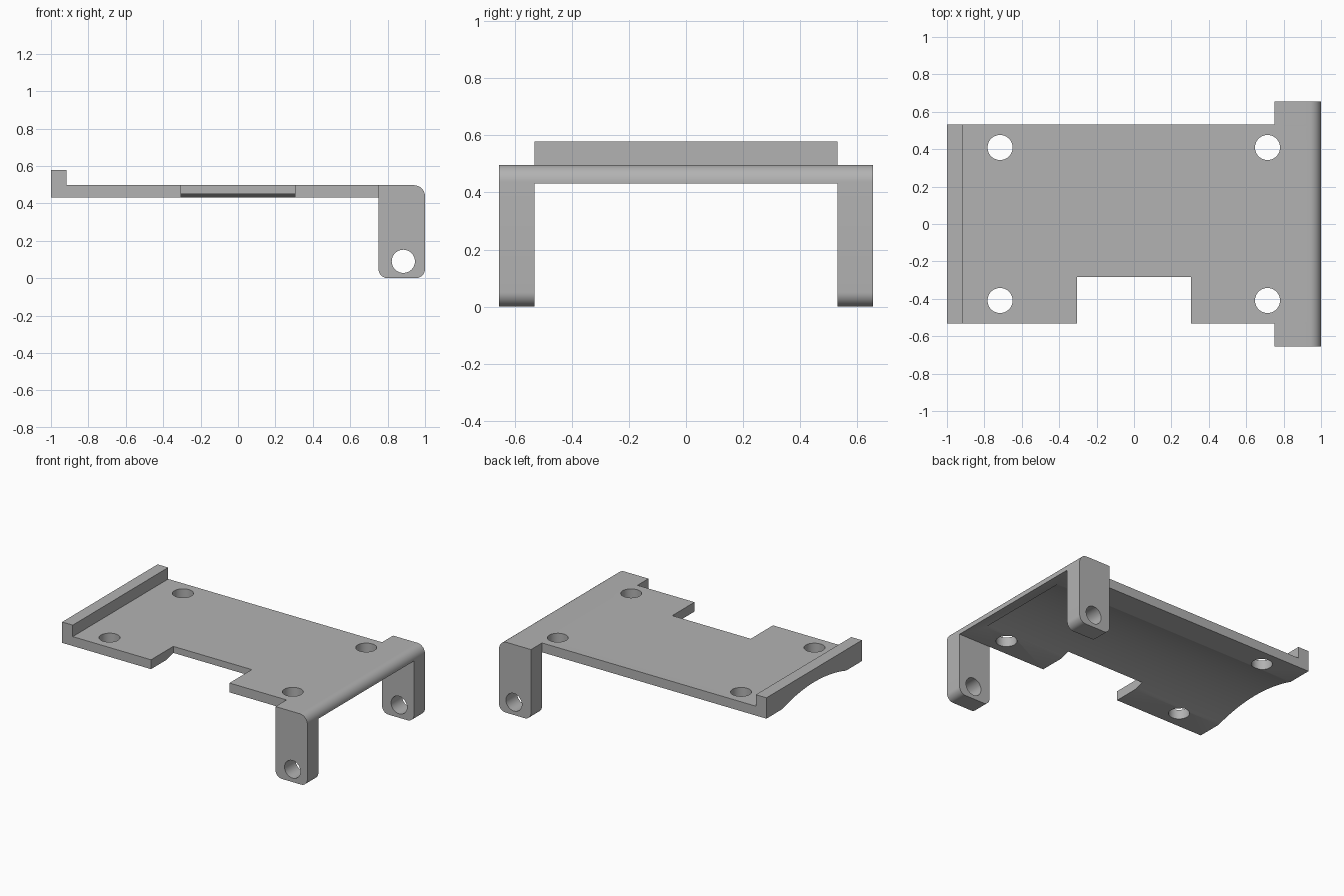
import bpy, bmesh, math
from mathutils import Vector

if "Cube" in bpy.data.objects:
    bpy.data.objects.remove(bpy.data.objects["Cube"])

grey = bpy.data.materials.new("mid grey")
grey.use_nodes = True
grey.diffuse_color = (0.448, 0.448, 0.448, 1)
grey.node_tree.nodes["Principled BSDF"].inputs["Base Color"].default_value = grey.diffuse_color

TOP, UNDER = 0.497, 0.431     # plate faces
HALF, OUTER = 0.532, 0.655    # plate and leg half widths
LEG_X = 0.751                 # inner edge of the legs
ROUND = 0.06


def arc(cx, cy, r, start, end, steps=12):
    angles = [math.radians(start + (end - start) * i / steps) for i in range(steps + 1)]
    return [(cx + r * math.cos(a), cy + r * math.sin(a)) for a in angles]


def prism(name, outline, axis, low, high):
    """Extrude a 2D outline along the given axis."""
    place = {"x": lambda u, v, w: (w, u, v),
             "y": lambda u, v, w: (u, w, v),
             "z": lambda u, v, w: (u, v, w)}[axis]
    bm = bmesh.new()
    base = bm.faces.new([bm.verts.new(place(u, v, low)) for u, v in outline])
    grown = bmesh.ops.extrude_face_region(bm, geom=[base])["geom"]
    bmesh.ops.translate(bm, vec=Vector(place(0, 0, high - low)),
                        verts=[g for g in grown if isinstance(g, bmesh.types.BMVert)])
    bmesh.ops.recalc_face_normals(bm, faces=bm.faces)
    mesh = bpy.data.meshes.new(name)
    bm.to_mesh(mesh)
    bm.free()
    mesh.materials.append(grey)
    obj = bpy.data.objects.new(name, mesh)
    bpy.context.collection.objects.link(obj)
    return obj


def cylinder(name, u, v, r, axis, low, high):
    return prism(name, arc(u, v, r, 0, 360, 48)[:-1], axis, low, high)


def carve(obj, cutters):
    """Subtract the cutters, apply, and smooth the rounded faces."""
    bpy.context.view_layer.objects.active = obj
    for cutter in cutters:
        cutter.hide_render = True
        mod = obj.modifiers.new("cut", "BOOLEAN")
        mod.operation, mod.solver, mod.object = "DIFFERENCE", "EXACT", cutter
        bpy.ops.object.modifier_apply(modifier=mod.name)
        bpy.data.objects.remove(cutter)
    bpy.ops.object.select_all(action="DESELECT")
    obj.select_set(True)
    bpy.ops.object.shade_smooth_by_angle(angle=math.radians(25))


# Plate with end lip and rounded far edge
corner = arc(1 - ROUND, TOP - ROUND, ROUND, 0, 90)
plate = prism("mounting_plate",
              [(-1, UNDER), (1, UNDER)] + corner +
              [(-0.917, TOP), (-0.917, 0.578), (-1, 0.578)],
              "y", -HALF, HALF)

# Front notch, screw holes and shallow arched channel underneath
notch = prism("notch_cutter", [(-0.306, -1), (0.306, -1), (0.306, -0.284), (-0.306, -0.284)],
              "z", 0, 1)
half_chord, rise = 0.355, 0.055
radius = (half_chord ** 2 + rise ** 2) / (2 * rise)
spread = math.degrees(math.asin(half_chord / radius))
channel = prism("channel_cutter",
                [(half_chord, 0.3)] +
                arc(0, UNDER + rise - radius, radius, 90 - spread, 90 + spread, 32) +
                [(-half_chord, 0.3)],
                "x", -1.1, 0.93)
holes = [cylinder("hole_cutter", x, y, 0.067, "z", 0, 1)
         for x in (-0.716, 0.714) for y in (-0.409, 0.409)]
carve(plate, [channel, notch] + holes)

# Pair of legs with pivot holes
foot = 0.05
leg_outline = (arc(LEG_X + foot, foot, foot, 180, 270) +
               arc(1 - foot, foot, foot, 270, 360) +
               corner + [(LEG_X, TOP)])
for name, low, high in (("front_leg", -OUTER, -HALF), ("back_leg", HALF, OUTER)):
    leg = prism(name, leg_outline, "y", low, high)
    carve(leg, [cylinder("pivot_cutter", 0.884, 0.09, 0.062, "y", -1, 1)])
